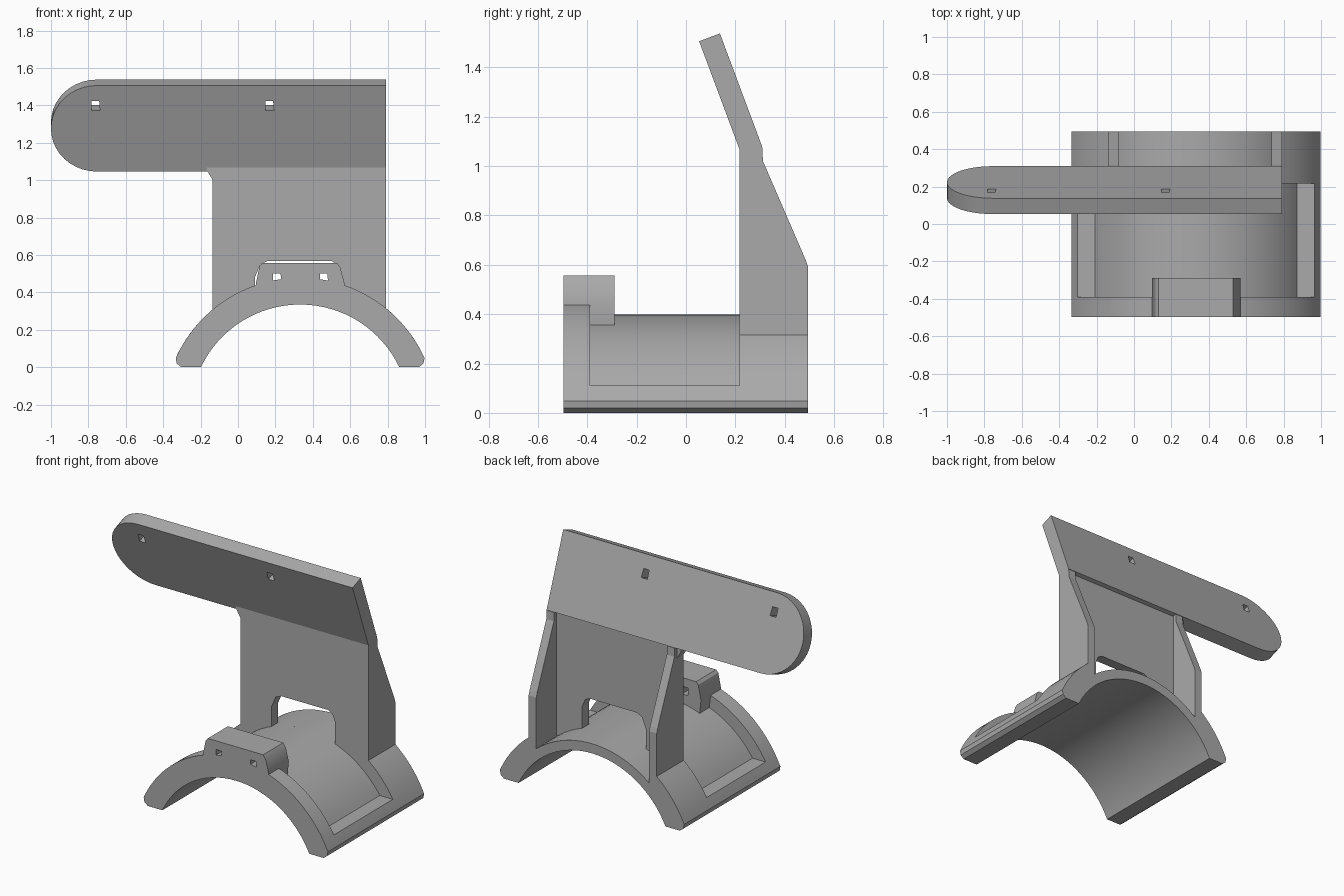
import bpy, bmesh
from math import sin, cos, pi, acos, asin, sqrt, radians
from mathutils import Matrix, Vector

cube = bpy.data.objects.get("Cube")
if cube:
    bpy.data.objects.remove(cube, do_unlink=True)

grey = bpy.data.materials.new("plain grey")
grey.use_nodes = True
colour = (0.4, 0.4, 0.4, 1)
grey.diffuse_color = colour
grey.node_tree.nodes["Principled BSDF"].inputs["Base Color"].default_value = colour

XZ = Matrix(((1, 0, 0), (0, 0, 1), (0, 1, 0)))   # profile in x,z, depth along y
YZ = Matrix(((0, 0, 1), (1, 0, 0), (0, 1, 0)))   # profile in y,z, depth along x


def prism(name, points, start, end, axes=XZ, origin=(0, 0, 0)):
    """Extrude a flat outline along the third axis of the given frame."""
    bm = bmesh.new()
    place = lambda p, d: axes @ Vector((p[0], p[1], d)) + Vector(origin)
    face = bm.faces.new([bm.verts.new(place(p, start)) for p in points])
    grown = bmesh.ops.extrude_face_region(bm, geom=[face])
    shift = axes @ Vector((0, 0, end - start))
    bmesh.ops.translate(bm, vec=shift,
                        verts=[v for v in grown["geom"] if isinstance(v, bmesh.types.BMVert)])
    bmesh.ops.recalc_face_normals(bm, faces=bm.faces)
    mesh = bpy.data.meshes.new(name)
    bm.to_mesh(mesh)
    bm.free()
    mesh.materials.append(grey)
    ob = bpy.data.objects.new(name, mesh)
    bpy.context.collection.objects.link(ob)
    return ob


def activate(ob):
    bpy.ops.object.select_all(action="DESELECT")
    ob.select_set(True)
    bpy.context.view_layer.objects.active = ob


def cut(ob, cutter):
    cutter.hide_render = True
    mod = ob.modifiers.new("hole", "BOOLEAN")
    mod.operation, mod.solver, mod.object = "DIFFERENCE", "EXACT", cutter
    activate(ob)
    bpy.ops.object.modifier_apply(modifier=mod.name)
    bpy.data.objects.remove(cutter, do_unlink=True)


def smooth(ob):
    activate(ob)
    bpy.ops.object.shade_smooth_by_angle(angle=radians(25))


def square(x, z, w, h):
    return [(x - w, z - h), (x + w, z - h), (x + w * 0.8, z + h), (x - w, z + h)]


# Saddle: a shallow arch with raised rims
CX, CZ = 0.332, -0.252
INNER, THIN, THICK = 0.587, 0.65, 0.73
FOOT = acos(0.665 / THICK)


def arc(r, a0, a1, n=24):
    steps = [a0 + (a1 - a0) * i / n for i in range(n + 1)]
    return [(CX + r * cos(a), CZ + r * sin(a)) for a in steps]


def mirror(points):
    return [(2 * CX - x, z) for x, z in reversed(points)]


def saddle(name, right_side, crown, y0, y1):
    foot = [(CX + 0.635, 0), (CX + 0.66, 0.02)]
    outer = foot + right_side
    low = asin(-CZ / INNER)
    inside = arc(INNER, pi - low, low, 32)
    smooth(prism(name, outer + crown + mirror(outer) + inside, y0, y1))


ledge = 0.11 - CZ
a_out, a_in = asin(ledge / THICK), asin(ledge / THIN)
BACK_Y, WALL_Y, FRONT_Y = 0.495, 0.217, -0.497

saddle("front_rim", [], arc(THICK, FOOT, pi - FOOT, 36), FRONT_Y, -0.39)
saddle("saddle_body", arc(THICK, FOOT, a_out, 3), arc(THIN, a_in, pi - a_in, 32), -0.39, WALL_Y)
t_out, t_in = acos(0.43 / THICK), acos(0.43 / THIN)
saddle("rear_rim", arc(THICK, FOOT, t_out, 10), arc(THIN, t_in, pi - t_in, 24), WALL_Y, BACK_Y)

# Front clamp block with two through holes
block = prism("clamp_block", [(0.105, 0.35), (0.095, 0.445), (0.115, 0.54), (0.13, 0.557),
                              (0.53, 0.557), (0.548, 0.53), (0.57, 0.445), (0.56, 0.35)],
              FRONT_Y, -0.29)
for x in (0.21, 0.46):
    cut(block, prism("block_hole", square(x, 0.475, 0.022, 0.025), -0.6, -0.2))
smooth(block)

# Upright wall with a window over the saddle
LEFT, RIGHT = -0.135, 0.79
base = 0.62
a_r, a_l = acos((RIGHT - CX) / base), acos((LEFT - CX) / base)
n_r, n_l = acos((0.55 - CX) / base), acos((0.09 - CX) / base)
window = [(0.55, 0.5), (0.53, 0.55), (0.5, 0.568), (0.16, 0.568), (0.12, 0.55), (0.09, 0.48)]
outline = ([(LEFT - 0.03, 1.07), (LEFT - 0.03, 1.05), (LEFT, 1.0)]
           + list(reversed(arc(base, n_l, a_l, 8))) + list(reversed(window))
           + list(reversed(arc(base, a_r, n_r, 8))) + [(RIGHT, 1.07)])
prism("upright_wall", outline, WALL_Y, 0.285)

# Tapered side gussets
side = [(WALL_Y, 0.19), (BACK_Y, 0.19), (BACK_Y, 0.59), (0.485, 0.62),
        (0.312, 1.02), (0.309, 1.075), (WALL_Y, 1.07)]
for name, x in (("right_gusset", LEFT), ("left_gusset", RIGHT - 0.055)):
    prism(name, side, x, x + 0.055, YZ)

# Leaning top plate with one rounded end and two small holes
up, back = Vector((0, -0.35, 0.937)), Vector((0, 0.937, 0.35))
lean = Matrix((Vector((1, 0, 0)), up, back)).transposed()
R = 0.2455
centre = -1 + R
cap = [(centre + R * cos(a), R + R * sin(a))
       for a in [pi / 2 + pi * i / 20 for i in range(21)]]
corner = (0, 0.225, 1.046)
plate = prism("top_plate", cap + [(RIGHT, 0), (RIGHT, 2 * R)], 0, 0.09, lean, corner)
for x in (-0.76, 0.17):
    cut(plate, prism("plate_hole", square(x, 0.375, 0.022, 0.028), -0.1, 0.2, lean, corner))
smooth(plate)
